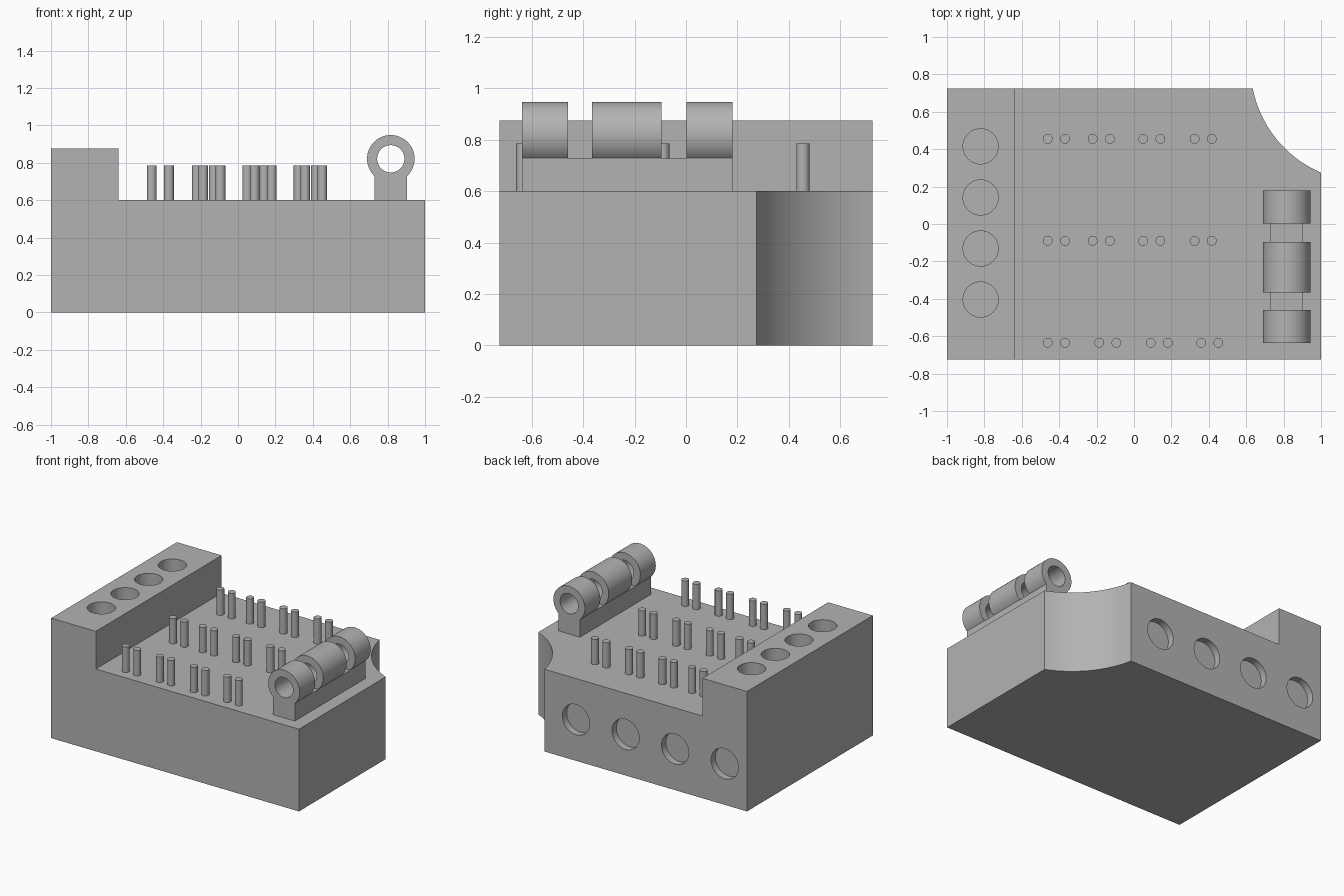
import bpy, bmesh
from math import asin, cos, sin, pi, radians, sqrt
from mathutils import Matrix, Vector

cube = bpy.data.objects.get("Cube")
if cube:
    bpy.data.objects.remove(cube, do_unlink=True)

grey = bpy.data.materials.new("plain grey")
grey.use_nodes = True
GREY = (0.45, 0.45, 0.45, 1)
grey.diffuse_color = GREY
grey.node_tree.nodes["Principled BSDF"].inputs["Base Color"].default_value = GREY


def finish(name, bm):
    bmesh.ops.recalc_face_normals(bm, faces=bm.faces)
    mesh = bpy.data.meshes.new(name)
    bm.to_mesh(mesh)
    bm.free()
    mesh.materials.append(grey)
    obj = bpy.data.objects.new(name, mesh)
    bpy.context.collection.objects.link(obj)
    return obj


def activate(obj):
    bpy.ops.object.select_all(action='DESELECT')
    obj.select_set(True)
    bpy.context.view_layer.objects.active = obj


def smooth(obj):
    activate(obj)
    bpy.ops.object.shade_smooth_by_angle(angle=radians(30))


def extrude_profile(name, points, y0, y1):
    """Extrude an x-z outline along y."""
    bm = bmesh.new()
    face = bm.faces.new([bm.verts.new((x, y0, z)) for x, z in points])
    ext = bmesh.ops.extrude_face_region(bm, geom=[face])
    verts = [v for v in ext["geom"] if isinstance(v, bmesh.types.BMVert)]
    bmesh.ops.translate(bm, verts=verts, vec=(0, y1 - y0, 0))
    return finish(name, bm)


def add_rod(bm, start, end, radius, sides):
    start, end = Vector(start), Vector(end)
    axis = end - start
    turn = Vector((0, 0, 1)).rotation_difference(axis).to_matrix().to_4x4()
    bmesh.ops.create_cone(bm, cap_ends=True, segments=sides, radius1=radius,
                          radius2=radius, depth=axis.length,
                          matrix=Matrix.Translation((start + end) / 2) @ turn)


def cut(target, cutter):
    cutter.hide_render = True
    mod = target.modifiers.new("cut", 'BOOLEAN')
    mod.operation = 'DIFFERENCE'
    mod.solver = 'EXACT'
    mod.object = cutter
    activate(target)
    bpy.ops.object.modifier_apply(modifier=mod.name)
    bpy.data.objects.remove(cutter, do_unlink=True)


# Stepped body
HALF_Y, DECK, LEDGE_TOP, LEDGE_X = 0.725, 0.6, 0.875, -0.64
body = extrude_profile("body", [(-1, 0), (1, 0), (1, DECK), (LEDGE_X, DECK),
                                (LEDGE_X, LEDGE_TOP), (-1, LEDGE_TOP)],
                       -HALF_Y, HALF_Y)

# Curved corner scoop
bm = bmesh.new()
add_rod(bm, (1.243, 0.845, -0.2), (1.243, 0.845, 1.1), 0.62, 160)
cut(body, finish("corner_cutter", bm))

# Round sockets in the ledge top and shallow ones in the back wall
bm = bmesh.new()
for i in range(4):
    y = 0.415 - 0.273 * i
    add_rod(bm, (-0.82, y, LEDGE_TOP - 0.2), (-0.82, y, 1), 0.094, 48)
    x = 0.38 - 0.4 * i
    add_rod(bm, (x, HALF_Y - 0.05, 0.3), (x, 1, 0.3), 0.11, 48)
cut(body, finish("socket_cutter", bm))
smooth(body)

# Pairs of pins in three rows
bm = bmesh.new()
for y, centres in ((0.455, (-0.415, -0.175, 0.095, 0.37)),
                   (-0.09, (-0.415, -0.175, 0.095, 0.37)),
                   (-0.635, (-0.415, -0.14, 0.135, 0.405))):
    for centre in centres:
        for side in (-1, 1):
            x = centre + side * 0.046
            add_rod(bm, (x, y, DECK), (x, y, 0.785), 0.026, 24)
smooth(finish("pins", bm))

# Hinge: keyhole section with gaps between the knuckles and a bore
HX, HZ, R, HALF_W = 0.817, 0.821, 0.127, 0.0875
neck = asin(HALF_W / R)
steps = 56
outline = [(HX - HALF_W, DECK), (HX + HALF_W, DECK)]
for i in range(steps + 1):
    a = -pi / 2 + neck + (2 * pi - 2 * neck) * i / steps
    outline.append((HX + R * cos(a), HZ + R * sin(a)))
hinge = extrude_profile("hinge", outline, -0.637, 0.18)

neck_z = HZ - sqrt(R * R - HALF_W * HALF_W) - 0.001
for y0, y1 in ((-0.459, -0.366), (-0.095, 0.002)):
    box = [(HX - 0.2, neck_z), (HX + 0.2, neck_z), (HX + 0.2, 1), (HX - 0.2, 1)]
    cut(hinge, extrude_profile("gap_cutter", box, y0, y1))
bm = bmesh.new()
add_rod(bm, (HX, -0.8, HZ), (HX, 0.4, HZ), 0.073, 48)
cut(hinge, finish("bore_cutter", bm))
smooth(hinge)
